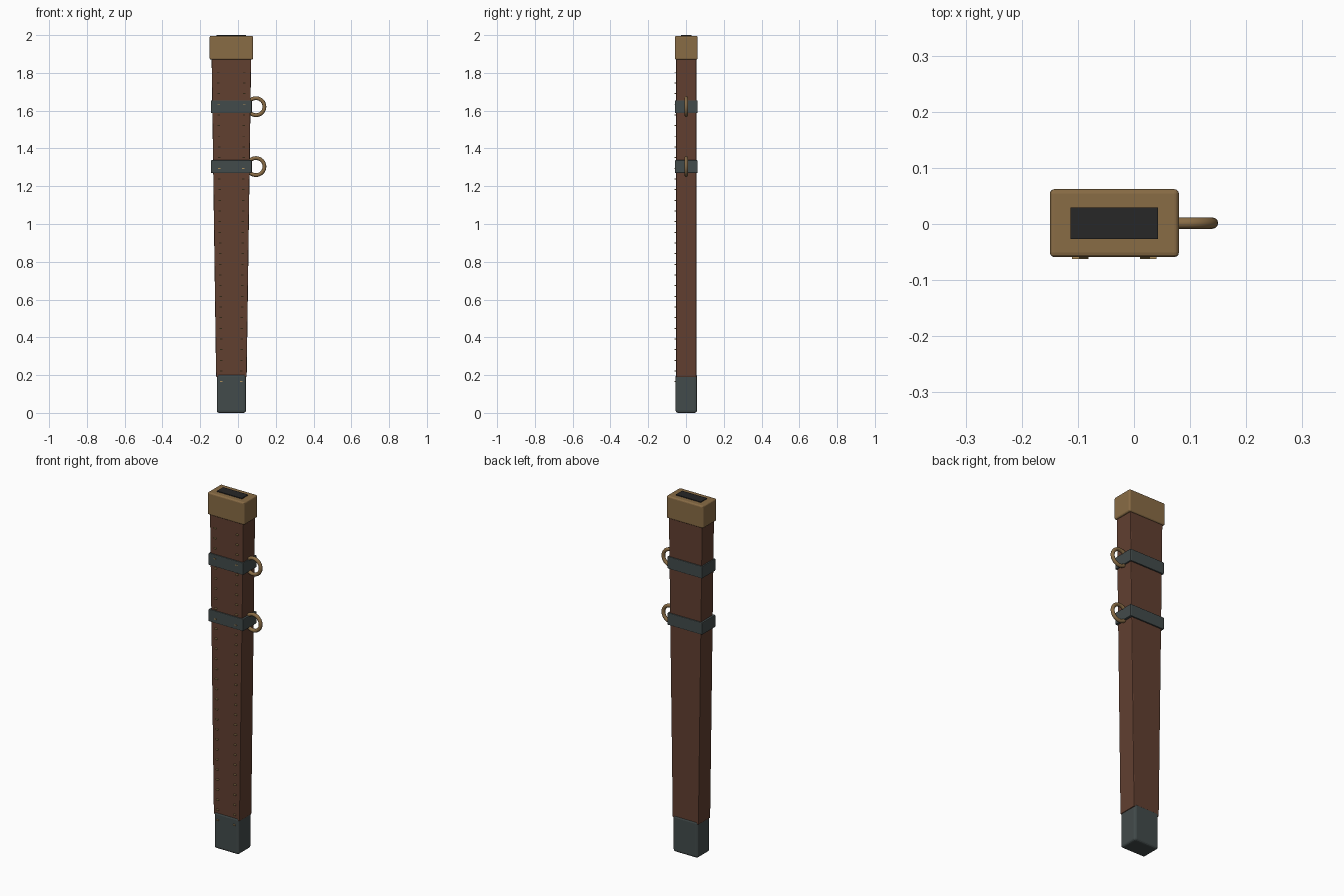
import bpy, bmesh, math
from mathutils import Matrix, Vector

if "Cube" in bpy.data.objects:
    bpy.data.objects.remove(bpy.data.objects["Cube"])

CX, CY = -0.035, 0.0015   # centre line of the scabbard


def material(name, rgb):
    m = bpy.data.materials.new(name)
    m.diffuse_color = (*rgb, 1)
    m.use_nodes = True
    m.node_tree.nodes["Principled BSDF"].inputs["Base Color"].default_value = m.diffuse_color
    return m


LEATHER = material("brown leather", (0.12, 0.05, 0.03))
BRASS = material("aged brass", (0.25, 0.15, 0.06))
STEEL = material("dark steel", (0.055, 0.07, 0.07))
HOLLOW = material("black opening", (0.02, 0.02, 0.02))
THREAD = material("tan thread", (0.42, 0.28, 0.11))


def add_object(name, bm, mat):
    mesh = bpy.data.meshes.new(name)
    bm.to_mesh(mesh)
    bm.free()
    mesh.materials.append(mat)
    ob = bpy.data.objects.new(name, mesh)
    bpy.context.collection.objects.link(ob)
    return ob


def block(name, hx, hy, z0, z1, mat, bevel=0.0, top_hx=None, segments=2):
    """Box on the centre line, optionally wider at the top, with rounded edges."""
    bm = bmesh.new()
    bmesh.ops.create_cube(bm, size=2)
    for v in bm.verts:
        w = top_hx if top_hx and v.co.z > 0 else hx
        v.co = Vector((CX + v.co.x * w, CY + v.co.y * hy, z1 if v.co.z > 0 else z0))
    if bevel:
        bmesh.ops.bevel(bm, geom=bm.edges[:], offset=bevel, segments=segments,
                        profile=0.5, affect='EDGES')
    return add_object(name, bm, mat)


def ring(name, x, z, radius, tube, mat):
    bpy.ops.mesh.primitive_torus_add(major_radius=radius, minor_radius=tube,
                                     major_segments=32, minor_segments=12,
                                     location=(x, CY, z), rotation=(math.pi / 2, 0, 0))
    ob = bpy.context.object
    ob.name = name
    ob.data.materials.append(mat)
    bpy.ops.object.shade_smooth()


# tapered leather body
block("leather_body", 0.081, 0.0535, 0.19, 1.90, LEATHER, 0.004, top_hx=0.105)

# metal tip and throat
block("tip_cap", 0.077, 0.0565, 0.0, 0.205, STEEL, 0.012, segments=3)
block("throat_collar", 0.115, 0.0605, 1.87, 1.996, BRASS, 0.008, segments=3)
block("blade_slot", 0.078, 0.028, 1.95, 2.0, HOLLOW)

# hanging bands with their rings
for label, z in (("lower", 1.304), ("upper", 1.621)):
    block(label + "_band", 0.1085, 0.0605, z - 0.034, z + 0.034, STEEL, 0.004)
    ring(label + "_ring", 0.095, z, 0.045, 0.010, BRASS)

# two rows of stitches on the front, following the taper
bm = bmesh.new()
for i in range(30):
    z = 0.165 + i * 0.0565
    off = 0.0525 + 0.0165 * (z - 0.165) / 1.64
    for side in (-1, 1):
        mat = Matrix.Translation((CX + side * off, -0.0565, z)) @ Matrix.Diagonal((0.013, 0.011, 0.005, 1))
        bmesh.ops.create_cube(bm, size=1, matrix=mat)
add_object("stitches", bm, THREAD)
